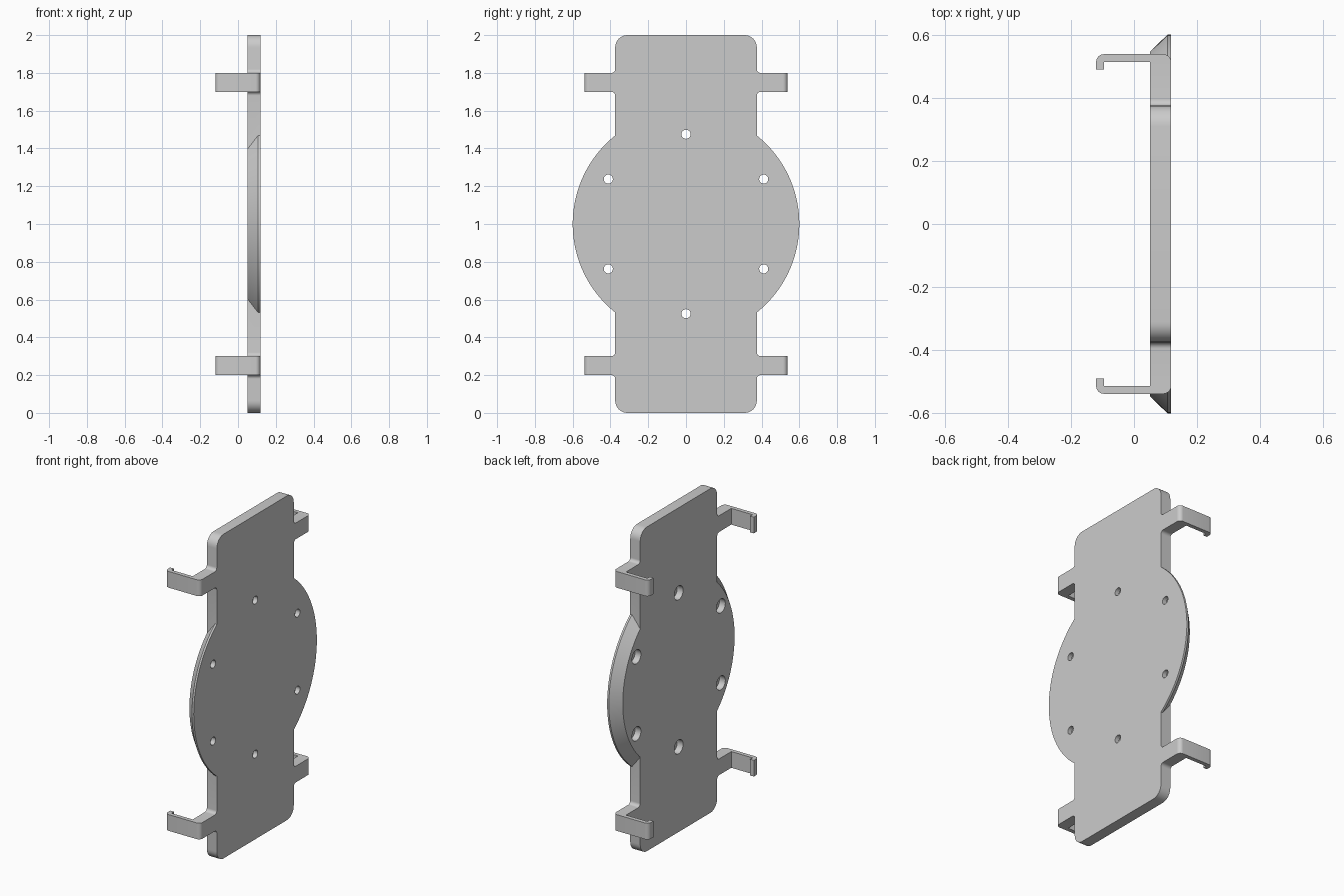
import bpy, bmesh, math
from math import cos, sin, pi
from mathutils import Vector

cube = bpy.data.objects.get("Cube")
if cube:
    bpy.data.objects.remove(cube, do_unlink=True)

grey = bpy.data.materials.new("light grey")
grey.use_nodes = True
grey.diffuse_color = (0.6, 0.6, 0.6, 1)
grey.node_tree.nodes["Principled BSDF"].inputs["Base Color"].default_value = (0.6, 0.6, 0.6, 1)

BACK, FACE = 0.05, 0.118      # plate thickness runs along x
MID = 1.0                     # height of the plate centre


def make_object(name, bm):
    bmesh.ops.recalc_face_normals(bm, faces=bm.faces[:])
    mesh = bpy.data.meshes.new(name)
    bm.to_mesh(mesh)
    bm.free()
    mesh.materials.append(grey)
    obj = bpy.data.objects.new(name, mesh)
    bpy.context.collection.objects.link(obj)
    return obj


def rounded(corners, steps=8):
    """Outline from (u, v, radius) corners, each right angle rounded."""
    points = []
    for i, (u, v, r) in enumerate(corners):
        p = Vector((u, v))
        if r == 0:
            points.append(p)
            continue
        a = (Vector(corners[i - 1][:2]) - p).normalized() * r
        b = (Vector(corners[(i + 1) % len(corners)][:2]) - p).normalized() * r
        for k in range(steps + 1):
            t = k / steps * pi / 2
            points.append(p + a * (1 - sin(t)) + b * (1 - cos(t)))
    return points


def prism(name, points, direction):
    bm = bmesh.new()
    face = bm.faces.new([bm.verts.new(p) for p in points])
    new = bmesh.ops.extrude_face_region(bm, geom=[face])["geom"]
    verts = [g for g in new if isinstance(g, bmesh.types.BMVert)]
    bmesh.ops.translate(bm, verts=verts, vec=direction)
    return make_object(name, bm)


def turn(bm, profile, y, z, segments):
    """Capped solid of revolution about an x-parallel axis."""
    rings = [[bm.verts.new((x, y + r * cos(2 * pi * k / segments),
                            z + r * sin(2 * pi * k / segments)))
              for k in range(segments)] for x, r in profile]
    for low, high in zip(rings, rings[1:]):
        for k in range(segments):
            n = (k + 1) % segments
            bm.faces.new((low[k], low[n], high[n], high[k]))
    bm.faces.new(rings[0])
    bm.faces.new(rings[-1])


def combine(target, other, operation):
    mod = target.modifiers.new(operation.lower(), "BOOLEAN")
    mod.operation, mod.solver, mod.object = operation, "EXACT", other
    bpy.context.view_layer.objects.active = target
    bpy.context.view_layer.update()
    bpy.ops.object.modifier_apply(modifier=mod.name)
    bpy.data.objects.remove(other, do_unlink=True)


# Plate with side tabs, mirrored from one quarter
quarter = [(0.375, 1.0, 0.065), (0.375, 0.8, 0.02), (0.513, 0.8, 0),
           (0.513, 0.7, 0), (0.375, 0.7, 0.02)]
half = quarter + [(u, -v, r) for u, v, r in reversed(quarter)]
outline = half + [(-u, v, r) for u, v, r in reversed(half)]
plate = prism("mounting_plate",
              [(BACK, p.x, MID + p.y) for p in rounded(outline)],
              (FACE - BACK, 0, 0))

# Round flange with a sloped rear edge
bm = bmesh.new()
turn(bm, [(BACK, 0.545), (0.106, 0.6), (FACE, 0.6)], 0, MID, 128)
combine(plate, make_object("round_flange", bm), "UNION")

# Four hooked clip arms
hook = [(FACE, 0.513, 0), (FACE, 0.538, 0.0249), (-0.12, 0.538, 0.0249),
        (-0.12, 0.49, 0), (-0.095, 0.49, 0), (-0.095, 0.513, 0)]
for side in (-1, 1):
    for bottom in (0.2, 1.7):
        arm = prism("clip_arm", [(p.x, side * p.y, bottom) for p in rounded(hook)],
                    (0, 0, 0.1))
        combine(plate, arm, "UNION")

# Ring of six counterbored screw holes
bm = bmesh.new()
for i in range(6):
    a = pi / 2 + i * pi / 3
    turn(bm, [(0, 0.043), (0.09, 0.043), (0.09, 0.024), (0.2, 0.024)],
         0.475 * cos(a), MID + 0.475 * sin(a), 32)
combine(plate, make_object("hole_cutter", bm), "DIFFERENCE")

# Smooth curved walls, sharp edges kept
bpy.ops.object.select_all(action="DESELECT")
plate.select_set(True)
bpy.context.view_layer.objects.active = plate
bpy.ops.object.shade_smooth_by_angle(angle=math.radians(30))
